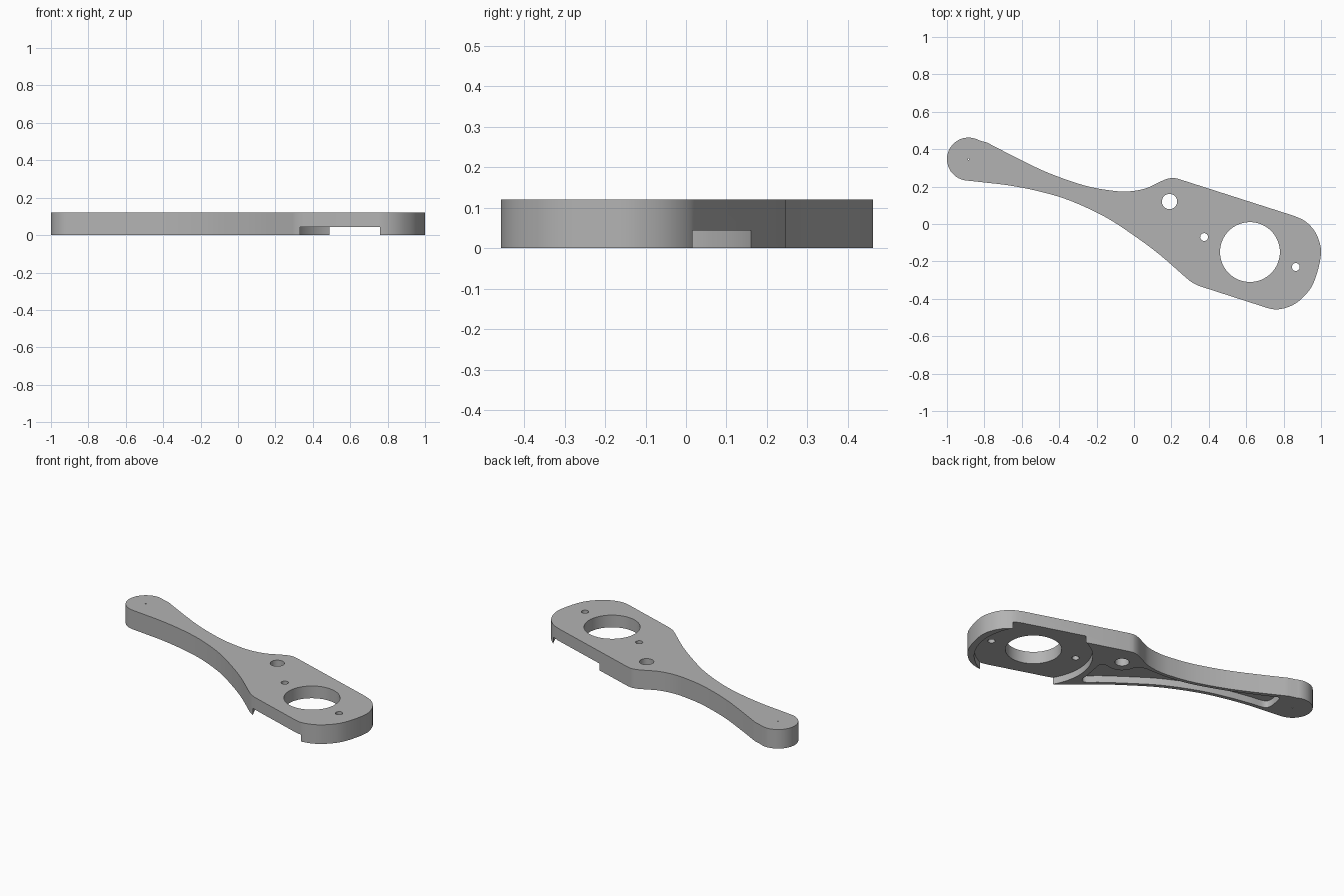
import bpy
import bmesh
from math import cos, sin, pi, radians
from mathutils import Vector

THICKNESS = 0.12
RECESS = 0.043
HUB = (0.62, -0.15)
PIVOT = (0.19, 0.12)
TIP = (-0.885, 0.347)

default_cube = bpy.data.objects.get("Cube")
if default_cube:
    bpy.data.objects.remove(default_cube, do_unlink=True)

# Single plain grey finish
grey = bpy.data.materials.new("plain grey")
grey.use_nodes = True
colour = (0.45, 0.45, 0.45, 1)
grey.diffuse_color = colour
grey.node_tree.nodes["Principled BSDF"].inputs["Base Color"].default_value = colour


def arc(centre, radius, start, end, steps):
    """Points along an arc, with angles in degrees."""
    points = []
    for i in range(steps + 1):
        angle = radians(start + (end - start) * i / steps)
        points.append(Vector((centre[0] + radius * cos(angle),
                              centre[1] + radius * sin(angle))))
    return points


def circle(centre, radius, steps):
    return arc(centre, radius, 0, 360, steps)[:-1]


def smooth_path(coords, closed=False, steps=5):
    """Smooth curve that passes through every given point."""
    pts = [Vector(c) for c in coords]
    count = len(pts)

    def pick(i):
        return pts[i % count] if closed else pts[max(0, min(count - 1, i))]

    result = []
    for i in range(count if closed else count - 1):
        a, b, c, d = (pick(i + k) for k in (-1, 0, 1, 2))
        for step in range(steps):
            t = step / steps
            result.append(0.5 * (2 * b + (c - a) * t
                                 + (2 * a - 5 * b + 4 * c - d) * t ** 2
                                 + (3 * b - a - 3 * c + d) * t ** 3))
    if not closed:
        result.append(pts[-1])
    return result


def prism(name, outline, bottom, top):
    """Upright solid with the given outline."""
    bm = bmesh.new()
    face = bm.faces.new([bm.verts.new((p.x, p.y, bottom)) for p in outline])
    extruded = bmesh.ops.extrude_face_region(bm, geom=[face])
    raised = [v for v in extruded["geom"] if isinstance(v, bmesh.types.BMVert)]
    bmesh.ops.translate(bm, verts=raised, vec=(0, 0, top - bottom))
    bmesh.ops.recalc_face_normals(bm, faces=bm.faces[:])
    mesh = bpy.data.meshes.new(name)
    bm.to_mesh(mesh)
    bm.free()
    mesh.materials.append(grey)
    obj = bpy.data.objects.new(name, mesh)
    bpy.context.collection.objects.link(obj)
    return obj


def cut(target, name, outline, bottom, top):
    """Cut an upright shape out of the target."""
    cutter = prism(name, outline, bottom, top)
    cutter.hide_render = True
    modifier = target.modifiers.new(name, "BOOLEAN")
    modifier.operation = "DIFFERENCE"
    modifier.solver = "EXACT"
    modifier.object = cutter
    bpy.context.view_layer.objects.active = target
    bpy.ops.object.modifier_apply(modifier=modifier.name)
    bpy.data.objects.remove(cutter, do_unlink=True)


# Outline of the plate: tip, front of arm, rounded hub end, back of arm
arm_front = smooth_path([
    (-0.80, 0.222), (-0.666, 0.206), (-0.505, 0.174), (-0.345, 0.126),
    (-0.158, 0.04), (0, -0.062), (0.136, -0.163), (0.27, -0.28),
    (0.31, -0.312), (0.35, -0.332)])
hub_end = smooth_path([
    (0.71, -0.448), (0.762, -0.457), (0.83, -0.442), (0.89, -0.405),
    (0.95, -0.335), (0.985, -0.24), (1, -0.15), (0.988, -0.085),
    (0.96, -0.03), (0.915, 0.015), (0.86, 0.042)])
arm_back = smooth_path([
    (0.235, 0.242), (0.205, 0.246), (0.17, 0.239), (0.125, 0.219),
    (0.055, 0.188), (-0.035, 0.174), (-0.13, 0.18), (-0.265, 0.206),
    (-0.45, 0.27), (-0.61, 0.345), (-0.785, 0.435)])
tip_end = arc(TIP, 0.115, 60, 266, 28)
plate = prism("lever_plate", arm_front + hub_end + arm_back + tip_end,
              0, THICKNESS)

# Round recess under the hub
cut(plate, "hub_recess", circle(HUB, 0.337, 96), -0.1, RECESS)

# Long weight-saving pocket under the arm, curving around the pivot boss
pocket = smooth_path([
    (0.215, -0.19), (0.185, -0.175), (0.136, -0.132), (0, -0.034),
    (-0.15, 0.064), (-0.345, 0.152), (-0.505, 0.199), (-0.666, 0.231),
    (-0.755, 0.245), (-0.778, 0.275), (-0.772, 0.335), (-0.755, 0.385),
    (-0.71, 0.367), (-0.61, 0.318), (-0.45, 0.246), (-0.265, 0.182),
    (-0.13, 0.157), (-0.035, 0.151), (0.045, 0.15), (0.09, 0.125),
    (0.11, 0.075), (0.145, 0.04), (0.19, 0.03), (0.235, 0.035),
    (0.268, 0.02), (0.26, -0.04), (0.245, -0.12), (0.24, -0.17)], closed=True)
cut(plate, "arm_pocket", pocket, -0.1, RECESS)

# Through holes: hub opening, pivot, two screws and the tip pinhole
holes = [("hub_opening", HUB, 0.16, 64), ("pivot_hole", PIVOT, 0.041, 32),
         ("inner_screw_hole", (0.375, -0.07), 0.021, 24),
         ("outer_screw_hole", (0.865, -0.23), 0.021, 24),
         ("tip_pinhole", TIP, 0.004, 12)]
for name, centre, radius, steps in holes:
    cut(plate, name, circle(centre, radius, steps), -0.1, 0.3)

# Smooth walls with crisp rims
bpy.ops.object.select_all(action="DESELECT")
plate.select_set(True)
bpy.context.view_layer.objects.active = plate
bpy.ops.object.shade_smooth_by_angle(angle=radians(30))
